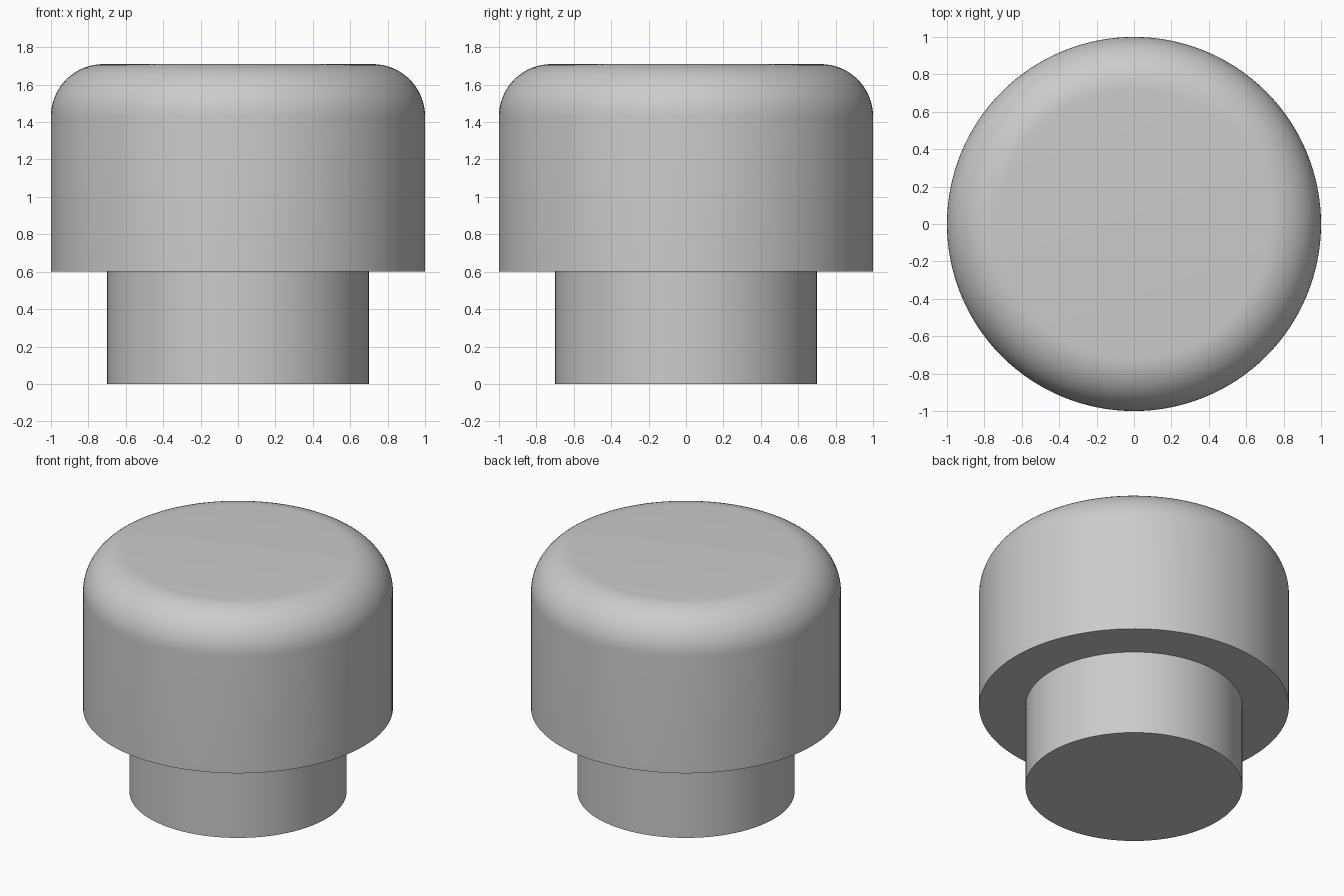
import bpy
import bmesh
import math

cube = bpy.data.objects.get("Cube")
if cube:
    bpy.data.objects.remove(cube, do_unlink=True)

# One plain grey for the whole button
grey = bpy.data.materials.new("light_grey")
grey.use_nodes = True
colour = (0.6, 0.6, 0.6, 1)
grey.diffuse_color = colour
grey.node_tree.nodes["Principled BSDF"].inputs["Base Color"].default_value = colour


def cylinder(name, radius, bottom, top, rounding=0.0):
    """Upright cylinder, optionally with a rounded top rim."""
    bm = bmesh.new()
    bmesh.ops.create_cone(bm, cap_ends=True, segments=128,
                          radius1=radius, radius2=radius, depth=top - bottom)
    bmesh.ops.translate(bm, verts=bm.verts, vec=(0, 0, (top + bottom) / 2))
    if rounding:
        rim = [e for e in bm.edges if all(v.co.z > top - 0.001 for v in e.verts)]
        bmesh.ops.bevel(bm, geom=rim, offset=rounding, offset_type='OFFSET',
                        segments=16, profile=0.5, affect='EDGES')
    mesh = bpy.data.meshes.new(name)
    bm.to_mesh(mesh)
    bm.free()
    mesh.materials.append(grey)
    obj = bpy.data.objects.new(name, mesh)
    bpy.context.collection.objects.link(obj)
    bpy.ops.object.select_all(action='DESELECT')
    obj.select_set(True)
    bpy.context.view_layer.objects.active = obj
    bpy.ops.object.shade_smooth_by_angle(angle=math.radians(30))
    return obj


# Narrow stem and wide rounded cap
cylinder("stem", 0.7, 0, 0.6)
cylinder("cap", 1.0, 0.6, 1.71, rounding=0.28)
